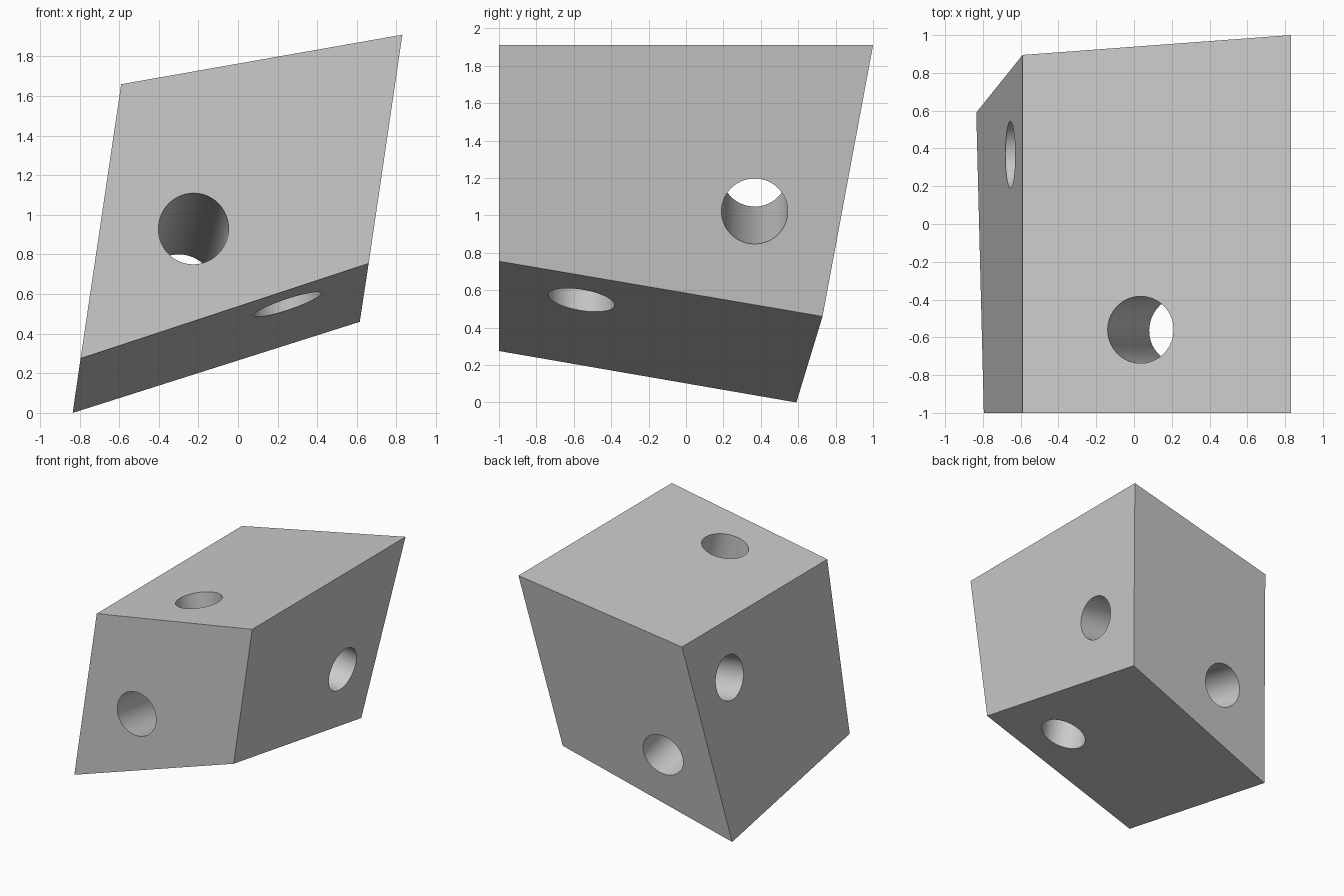
import bpy, bmesh, math
from mathutils import Vector

default = bpy.data.objects.get("Cube")
if default:
    bpy.data.objects.remove(default, do_unlink=True)

# One plain grey
grey = bpy.data.materials.new("plain grey")
grey.use_nodes = True
color = (0.6, 0.6, 0.6, 1)
grey.diffuse_color = color
grey.node_tree.nodes["Principled BSDF"].inputs["Base Color"].default_value = color

# Slanted block: front and back outlines joined by four sides
front = [(-0.795, -1, 0.275), (0.66, -1, 0.755), (0.83, -1, 1.91), (-0.59, -1, 1.66)]
back = [(-0.835, 0.59, 0), (0.615, 0.73, 0.46), (0.83, 1, 1.91), (-0.59, 0.895, 1.66)]
bm = bmesh.new()
f = [bm.verts.new(p) for p in front]
b = [bm.verts.new(p) for p in back]
bm.faces.new(f)
bm.faces.new(b[::-1])
for i in range(4):
    j = (i + 1) % 4
    bm.faces.new((f[j], f[i], b[i], b[j]))
bmesh.ops.recalc_face_normals(bm, faces=bm.faces)
mesh = bpy.data.meshes.new("drilled_block")
bm.to_mesh(mesh)
bm.free()
mesh.materials.append(grey)
block = bpy.data.objects.new("drilled_block", mesh)
bpy.context.collection.objects.link(block)


# Round holes, each square to one face of the block
def drill(name, mouth, direction, radius=0.177):
    axis = Vector(direction).normalized()
    bpy.ops.mesh.primitive_cylinder_add(
        vertices=96, radius=radius, depth=4, location=Vector(mouth) + axis * 0.8,
        rotation=axis.to_track_quat("Z", "Y").to_euler())
    cutter = bpy.context.object
    cutter.name = name
    cutter.data.materials.append(grey)
    cutter.hide_render = True
    cut = block.modifiers.new(name, "BOOLEAN")
    cut.operation = "DIFFERENCE"
    cut.solver = "EXACT"
    cut.object = cutter
    bpy.context.view_layer.objects.active = block
    bpy.ops.object.modifier_apply(modifier=cut.name)
    bpy.data.objects.remove(cutter, do_unlink=True)


slope = math.tan(math.radians(10))
drill("front_hole", (-0.225, -1, 0.93), (-0.042, 1, -slope))
drill("side_hole", (0.70, 0.367, 1.022), (-1, 0, 0.148))
drill("top_hole", (0.035, -0.56, 1.77), (slope, 0, -1))

# Smooth hole walls, sharp rims and block edges
bpy.ops.object.select_all(action="DESELECT")
block.select_set(True)
bpy.context.view_layer.objects.active = block
bpy.ops.object.shade_smooth_by_angle(angle=math.radians(30))
